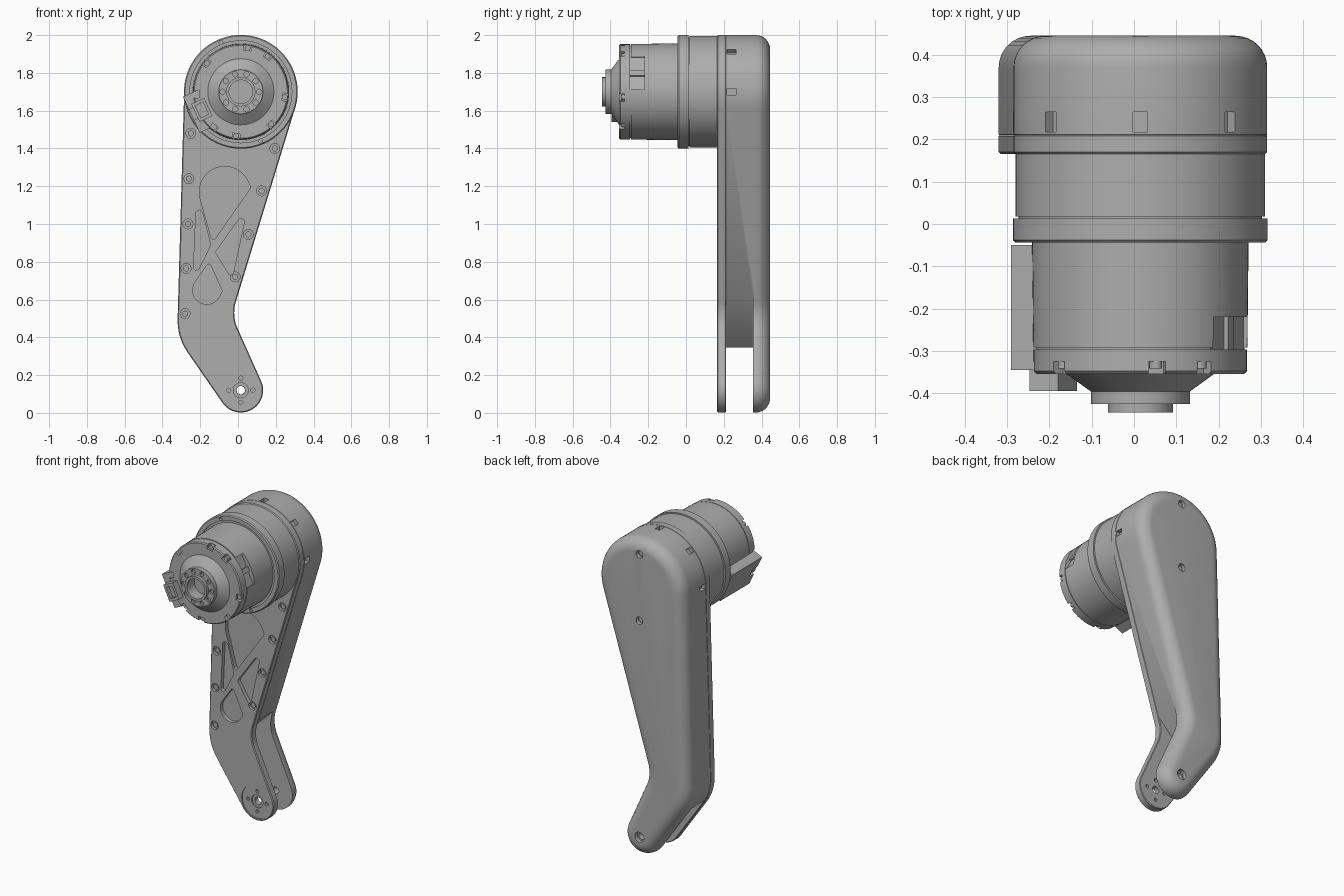
import bpy, bmesh, math

old = bpy.data.objects.get("Cube")
if old:
    bpy.data.objects.remove(old)

grey = bpy.data.materials.new("machined grey")
grey.use_nodes = True
grey.diffuse_color = (0.42, 0.42, 0.42, 1)
grey.node_tree.nodes["Principled BSDF"].inputs["Base Color"].default_value = grey.diffuse_color

AX, AZ = 0.015, 1.70      # motor axis
FOOT = (0.015, 0.12)      # foot pivot


def belt(circles, step=0.1):
    """Outline of (x, z, nx, nz) wrapped round circles; a negative radius bends inward."""
    count, angles = len(circles), []
    for i, (x, z, r) in enumerate(circles):
        x2, z2, r2 = circles[(i + 1) % count]
        dx, dz = x2 - x, z2 - z
        angles.append(math.atan2(dz, dx) - math.acos((r - r2) / math.hypot(dx, dz)))
    out = []
    for i, (x, z, r) in enumerate(circles):
        start = angles[i - 1]
        sweep = (angles[i] - start) % math.tau
        if r < 0:
            sweep -= math.tau
        steps = max(2, int(abs(sweep) / step)) if r else 0
        for k in range(steps + 1):
            a = start + sweep * k / max(steps, 1)
            nx, nz = math.cos(a), math.sin(a)
            out.append((x + r * nx, z + r * nz, nx, nz))
    return out


def circle(x, z, n=72):
    turns = [math.tau * k / n for k in range(n)]
    return [(x, z, math.cos(a), math.sin(a)) for a in turns]


def loft(name, outline, rings):
    """Solid skinned through copies of the outline, each (grow, y)."""
    bm = bmesh.new()
    loops = [[bm.verts.new((x + g * nx, y, z + g * nz)) for x, z, nx, nz in outline]
             for g, y in rings]
    n = len(outline)
    for a, b in zip(loops, loops[1:]):
        for i in range(n):
            j = (i + 1) % n
            bm.faces.new((a[i], a[j], b[j], b[i]))
    bm.faces.new(loops[0])
    bm.faces.new(loops[-1])
    bmesh.ops.recalc_face_normals(bm, faces=bm.faces)
    mesh = bpy.data.meshes.new(name)
    bm.to_mesh(mesh)
    bm.free()
    mesh.materials.append(grey)
    obj = bpy.data.objects.new(name, mesh)
    bpy.context.collection.objects.link(obj)
    return obj


def disc(name, x, z, r, y0, y1, n=24):
    return loft(name, circle(x, z, n), [(r, y0), (r, y1)])


def polar(deg, r):
    a = math.radians(deg)
    return AX + r * math.cos(a), AZ + r * math.sin(a)


def block(name, deg, r0, r1, width, y0, y1):
    """Box set radially about the motor axis."""
    a = math.radians(deg)
    c, s, h = math.cos(a), math.sin(a), width / 2
    corners = [(r0, -h), (r1, -h), (r1, h), (r0, h)]
    return loft(name, [(AX + r * c - t * s, AZ + r * s + t * c, 0, 0) for r, t in corners],
                [(0, y0), (0, y1)])


def cut(target, cutters):
    for c in cutters:
        c.hide_render = True
        mod = target.modifiers.new("cut", "BOOLEAN")
        mod.operation, mod.solver, mod.object = "DIFFERENCE", "EXACT", c
    bpy.context.view_layer.objects.active = target
    for mod in list(target.modifiers):
        bpy.ops.object.modifier_apply(modifier=mod.name)
    for c in cutters:
        bpy.data.objects.remove(c)


# Leg outline shared by plate and shell
leg = belt([(AX, AZ, 0.30), (-0.02, 0.49, 0.30), (*FOOT, 0.118), (0.18, 0.53, -0.20)], 0.07)

# Front plate with truss pockets, screw seats and pivot recess
plate = loft("front_plate", leg, [(-0.005, 0.165), (0, 0.17), (0, 0.208), (-0.004, 0.212)])
pockets = [
    [(-0.07, 1.17, 0.135), (-0.13, 0.93, 0.012), (0.045, 1.195, 0.02)],
    [(-0.205, 1.055, 0.018), (-0.22, 0.77, 0.015), (-0.158, 0.89, 0.012)],
    [(0.015, 1.01, 0.018), (-0.105, 0.85, 0.012), (-0.038, 0.745, 0.014)],
    [(-0.155, 0.775, 0.012), (-0.165, 0.65, 0.075), (-0.105, 0.645, 0.02)],
]
cuts = [loft("pocket", belt(p, 0.2), [(0, 0.1), (0, 0.19)]) for p in pockets]
seats = [(-0.25, 1.48), (0.195, 1.40), (-0.26, 1.24), (0.125, 1.175), (-0.265, 1.0),
         (0.055, 0.945), (-0.275, 0.765), (-0.015, 0.72), (-0.28, 0.525)]
for x, z in seats:
    cuts.append(disc("seat", x, z, 0.026, 0.1, 0.182))
    disc("plate_screw", x, z, 0.016, 0.172, 0.19, 16)
cuts.append(disc("pivot_recess", *FOOT, 0.105, 0.1, 0.171, 48))
cuts.append(disc("pivot_ring", *FOOT, 0.04, 0.1, 0.18))
cuts.append(disc("pivot_hole", *FOOT, 0.023, 0.1, 0.3))
for dx, dz in [(1, 0), (-1, 0), (0, 1), (0, -1)]:
    cuts.append(disc("pin_hole", FOOT[0] + 0.064 * dx, FOOT[1] + 0.064 * dz, 0.011, 0.1, 0.3, 12))
cut(plate, cuts)

# Back shell with a rounded rear edge, fork slot and vents
R = 0.075
rear = [(R * (math.cos(t) - 1), 0.445 - R + R * math.sin(t))
        for t in [math.pi / 2 * k / 8 for k in range(9)]]
shell = loft("back_shell", leg, [(-0.004, 0.208), (0, 0.212)] + rear)
slot = [(-0.6, 0.04), (-0.6, -0.3), (0.3, -0.3), (0.3, 0.905)]
cuts = [loft("fork_slot", [(x, z, 0, 0) for x, z in slot], [(0, 0.1), (0, 0.355)])]
cuts += [block("vent", a, 0.275, 0.33, 0.034, 0.217, 0.265) for a in range(0, 181, 45)]
cuts.append(disc("pivot_hole", *FOOT, 0.022, 0.3, 0.5))
for z in (FOOT[1], AZ - 0.21, AZ + 0.21):
    cuts.append(disc("rear_seat", AX, z, 0.032 if z < 1 else 0.024, 0.42, 0.5))
cut(shell, cuts)
for dz in (-0.21, 0.21):
    disc("rear_screw", AX, AZ + dz, 0.015, 0.41, 0.43, 16)

# Motor mount ring and flange
mount = loft("motor_mount", circle(AX, AZ), [
    (0.295, 0.168), (0.295, 0.018), (0.288, 0.018), (0.288, 0.013), (0.301, 0.013),
    (0.301, -0.038), (0.295, -0.044), (0.270, -0.044), (0.270, -0.036), (0.25, -0.036)])
cut(mount, [disc("flange_hole", *polar(a, 0.281), 0.01, -0.1, -0.03, 12) for a in (112, 292)])

# Motor can with side window
can = loft("motor_can", circle(AX, AZ), [
    (0.256, -0.03), (0.253, -0.292), (0.246, -0.292), (0.246, -0.30)])
cut(can, [block("window", 25, 0.225, 0.3, 0.19, -0.22, -0.4)])
block("window_frame", 25, 0.20, 0.236, 0.03, -0.22, -0.30)

# Front cap with screw notches
cap = loft("motor_cap", circle(AX, AZ), [
    (0.252, -0.297), (0.252, -0.348), (0.246, -0.354), (0.17, -0.354)])
bolts = (81, 53, -7, -47, 264, 233, 183, 140)
cut(cap, [block("notch", a, 0.222, 0.3, 0.04, -0.325, -0.4) for a in bolts])
for a in bolts:
    disc("cap_screw", *polar(a, 0.235), 0.015, -0.30, -0.342, 16)

# Output hub with conical collar and bolt circle
hub = loft("output_hub", circle(AX, AZ), [
    (0.175, -0.34), (0.175, -0.354), (0.117, -0.396), (0.117, -0.426), (0.077, -0.426),
    (0.077, -0.445), (0.062, -0.445), (0.062, -0.37)])
cut(hub, [disc("hub_hole", *polar(36 * k, 0.097), 0.014, -0.5, -0.412, 12) for k in range(10)])

# Cable connector beside the can
box = block("connector_housing", 205, 0.18, 0.289, 0.21, -0.05, -0.345)
cut(box, [block("corner_relief", 205, 0.26, 0.32, 0.06, -0.30, -0.4)])
plug = block("connector_plug", 205, 0.19, 0.265, 0.105, -0.30, -0.395)
cut(plug, [block("plug_opening", 205, 0.205, 0.25, 0.07, -0.37, -0.5)])

# Shading
bpy.ops.object.select_all(action="DESELECT")
for obj in bpy.context.scene.objects:
    if obj.type == "MESH":
        obj.select_set(True)
        bpy.context.view_layer.objects.active = obj
bpy.ops.object.shade_smooth_by_angle(angle=math.radians(30))
